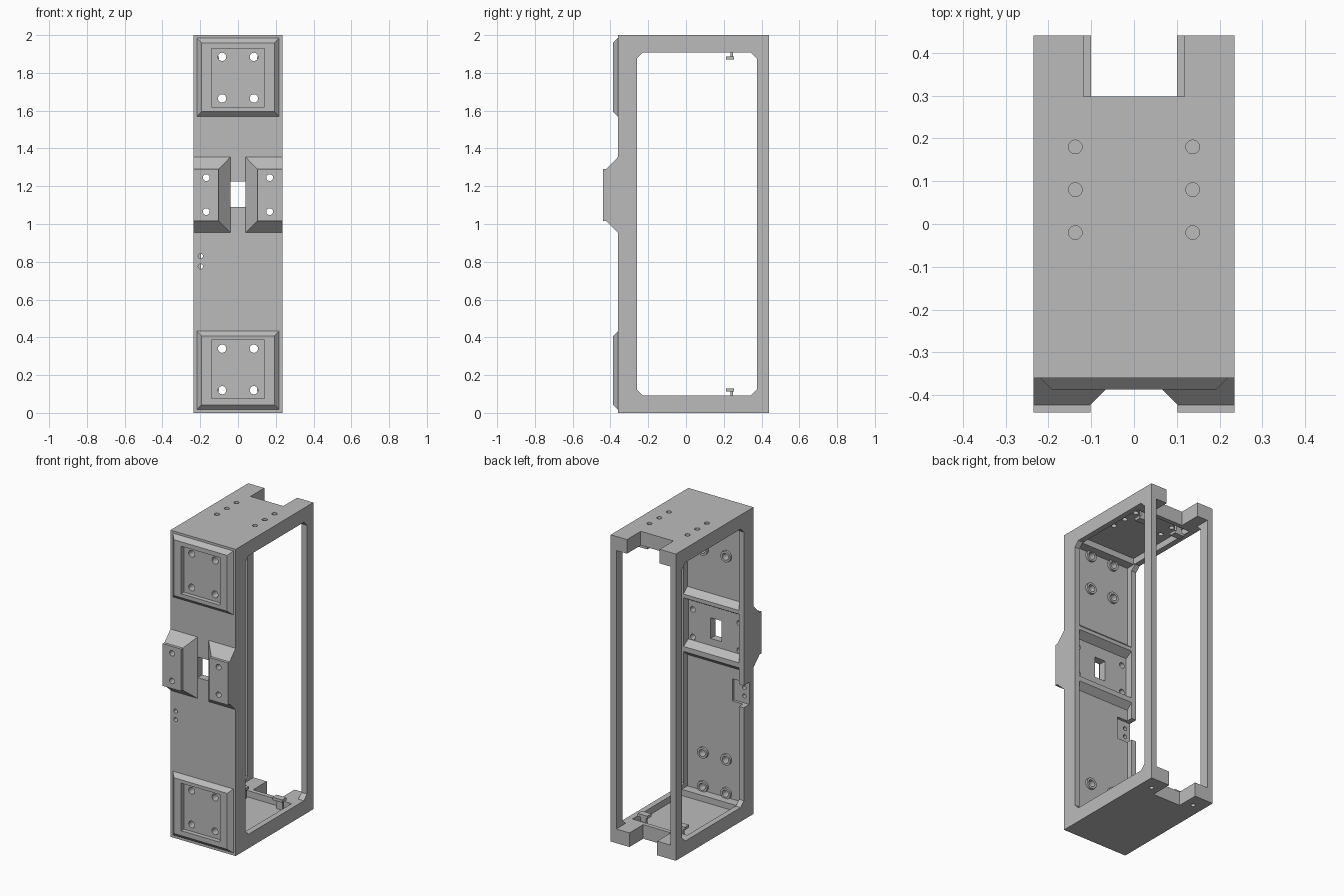
import bpy, bmesh
from mathutils import Matrix, Vector

old = bpy.data.objects.get("Cube")
if old:
    bpy.data.objects.remove(old, do_unlink=True)

grey = bpy.data.materials.new("plain grey")
grey.use_nodes = True
grey.diffuse_color = (0.5, 0.5, 0.5, 1)
grey.node_tree.nodes["Principled BSDF"].inputs["Base Color"].default_value = (0.5, 0.5, 0.5, 1)


def finish(name, bm):
    bmesh.ops.recalc_face_normals(bm, faces=bm.faces)
    mesh = bpy.data.meshes.new(name)
    bm.to_mesh(mesh)
    bm.free()
    mesh.materials.append(grey)
    ob = bpy.data.objects.new(name, mesh)
    bpy.context.collection.objects.link(ob)
    return ob


def loft(name, rings):
    """Skin a list of closed rings that share one point count."""
    bm = bmesh.new()
    loops = [[bm.verts.new(p) for p in ring] for ring in rings]
    for a, b in zip(loops, loops[1:]):
        for i in range(len(a)):
            j = (i + 1) % len(a)
            bm.faces.new((a[i], a[j], b[j], b[i]))
    bm.faces.new(loops[0])
    bm.faces.new(loops[-1])
    return finish(name, bm)


def rect(y, x0, x1, z0, z1):
    return [(x0, y, z0), (x1, y, z0), (x1, y, z1), (x0, y, z1)]


def box(name, x0, x1, y0, y1, z0, z1):
    return loft(name, [rect(y0, x0, x1, z0, z1), rect(y1, x0, x1, z0, z1)])


def rod(name, start, end, radius, sides=20):
    a, b = Vector(start), Vector(end)
    bm = bmesh.new()
    turn = (b - a).to_track_quat('Z', 'Y').to_matrix().to_4x4()
    bmesh.ops.create_cone(bm, cap_ends=True, segments=sides, radius1=radius, radius2=radius,
                          depth=(b - a).length, matrix=Matrix.Translation((a + b) / 2) @ turn)
    return finish(name, bm)


def combine(tool, operation='DIFFERENCE'):
    """Apply a boolean to the body and discard the tool."""
    tool.hide_render = True
    mod = body.modifiers.new("shape", 'BOOLEAN')
    mod.operation, mod.solver, mod.object = operation, 'EXACT', tool
    bpy.context.view_layer.objects.active = body
    bpy.ops.object.modifier_apply(modifier=mod.name)
    bpy.data.objects.remove(tool, do_unlink=True)


W = 0.235
body = box("frame_body", -W, W, -0.36, 0.44, 0, 2)

# Chamfered side opening, right through the frame
y0, y1, z0, z1, c = -0.26, 0.375, 0.092, 1.908, 0.032
profile = [(y0 + c, z0), (y1 - c, z0), (y1, z0 + c), (y1, z1 - c),
           (y1 - c, z1), (y0 + c, z1), (y0, z1 - c), (y0, z0 + c)]
combine(loft("side_opening", [[(x, y, z) for y, z in profile] for x in (-0.5, 0.5)]))

# Rear opening between the posts, and notches in both end plates
combine(box("rear_opening", -0.195, 0.195, 0.33, 0.6, z0, z1))
combine(box("top_notch", -0.118, 0.118, 0.298, 0.6, 1.8, 2.2))
combine(box("bottom_notch", -0.1, 0.1, 0.298, 0.6, -0.2, 0.2))

# Shallow pockets inside the end plates
combine(box("floor_pocket", -0.198, 0.198, -0.24, 0.27, 0.05, 0.3))
combine(box("ceiling_pocket", -0.198, 0.198, -0.24, 0.27, 1.7, 1.95))

# Bevelled pockets behind the front panel, leaving two ribs
for low, high, floor, slope_low, slope_high in (
        (1.38, 1.91, -0.30, 0.035, 0), (1.035, 1.31, -0.31, 0.03, 0.03), (0.09, 0.957, -0.30, 0, 0.035)):
    # Cutter continues slightly behind the inner face of the panel
    combine(loft("panel_pocket", [
        rect(floor, -0.2, 0.2, low + slope_low * 0.3, high - slope_high * 0.3),
        rect(-0.26, -0.2, 0.2, low - slope_low * 0.7, high + slope_high * 0.7),
        rect(-0.22, -0.2, 0.2, low - slope_low * 0.7, high + slope_high * 0.7)]))

# Raised square mounting pads with recesses and four bored bosses each
for z_mid, pad_mid in ((1.775, 1.777), (0.23, 0.225)):
    combine(loft("mounting_pad", [
        rect(y, -s, s, pad_mid - s + 0.01, pad_mid + s - 0.01)
        for y, s in ((-0.35, 0.218), (-0.36, 0.218), (-0.386, 0.192))]), 'UNION')
    combine(box("pad_recess", -0.14, 0.14, -0.5, -0.357, z_mid - 0.155, z_mid + 0.155))
    for x in (-0.084, 0.084):
        for z in (z_mid - 0.11, z_mid + 0.11):
            combine(rod("boss", (x, -0.32, z), (x, -0.285, z), 0.036), 'UNION')
            combine(rod("pad_hole", (x, -0.5, z), (x, -0.2, z), 0.022))

# Sloped side blocks in the middle of the front
for s in (-1, 1):
    base, crown = (0.04, W, 0.955, 1.355), (0.102, W, 1.015, 1.29)
    rings = [rect(y, *r) for y, r in ((-0.33, base), (-0.36, base), (-0.422, crown), (-0.44, crown))]
    combine(loft("side_block", [[(s * x, y, z) for x, y, z in ring] for ring in rings]), 'UNION')
    for z in (1.065, 1.245):
        combine(rod("block_hole", (s * 0.168, -0.6, z), (s * 0.168, -0.2, z), 0.018))

# Central window
combine(box("window", -0.039, 0.039, -0.6, -0.2, 1.09, 1.225))

# Edge notch with two small holes
combine(box("edge_notch", -0.5, -0.125, -0.318, -0.2, 0.73, 0.875))
for z in (0.775, 0.83):
    combine(rod("small_hole", (-0.198, -0.5, z), (-0.198, -0.2, z), 0.013, 16))

# Vertical holes in the end plates
for x in (-0.137, 0.137):
    for y in (-0.02, 0.08, 0.18):
        combine(rod("top_hole", (x, y, 1.85), (x, y, 2.1), 0.016))
for x in (-0.16, 0.16):
    combine(rod("bottom_hole", (x, 0.35, -0.1), (x, 0.35, 0.05), 0.014))

bpy.ops.object.select_all(action='DESELECT')
body.select_set(True)
bpy.context.view_layer.objects.active = body
bpy.ops.object.shade_smooth_by_angle(angle=0.5)

# Small hooks standing on the inside of both end plates
for s, side in ((-1, "right"), (1, "left")):
    for end, flip in (("lower", False), ("upper", True)):
        for part, (xa, xb, ya, yb, za, zb) in {
                "stem": (0.115, 0.155, 0.235, 0.25, 0.045, 0.12),
                "cap": (0.1, 0.17, 0.212, 0.255, 0.112, 0.13)}.items():
            if flip:
                za, zb = 2 - zb, 2 - za
            xs = sorted((s * xa, s * xb))
            box(f"{end}_{side}_hook_{part}", *xs, ya, yb, za, zb)
